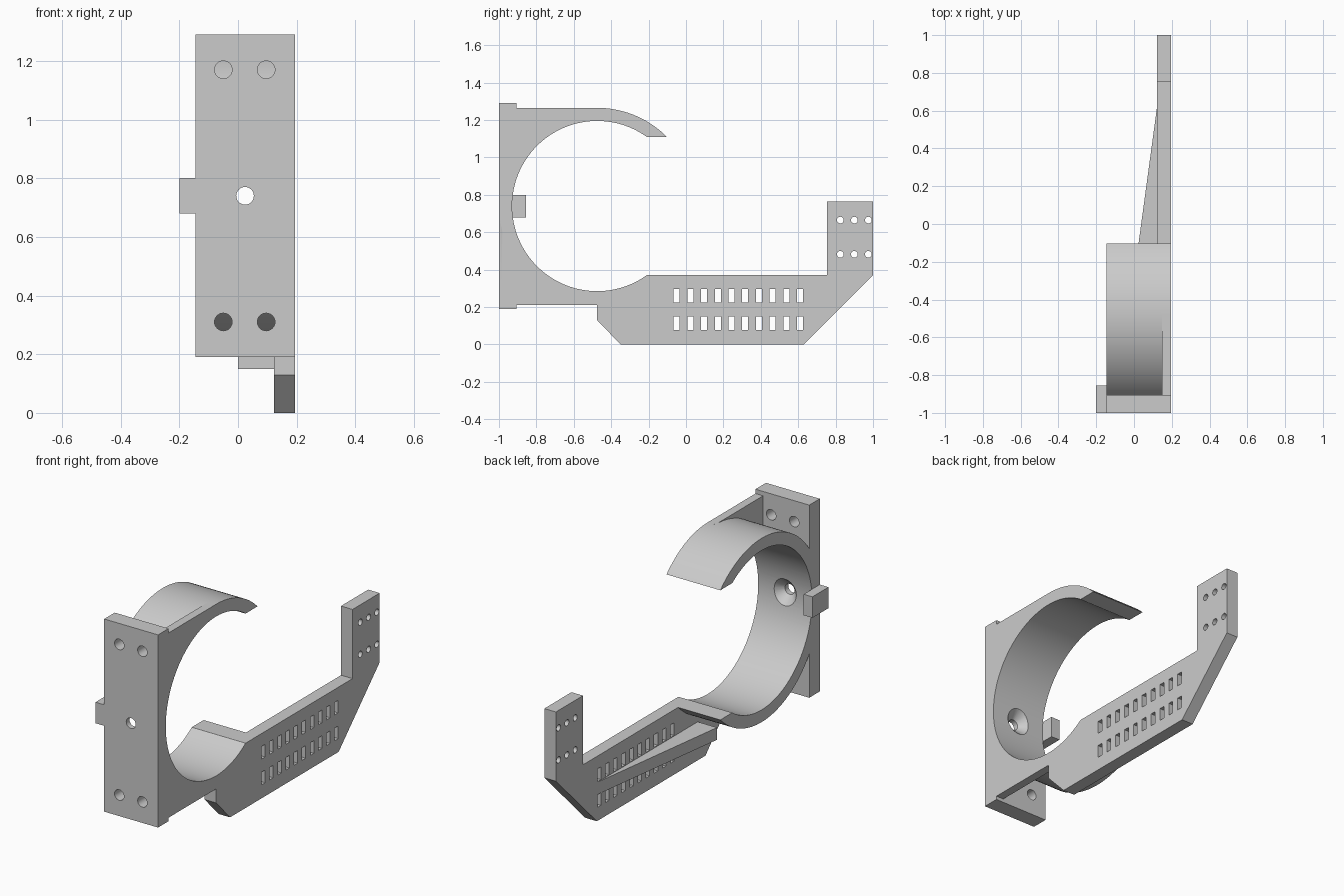
import bpy, bmesh, math
from mathutils import Vector

cube = bpy.data.objects.get("Cube")
if cube:
    bpy.data.objects.remove(cube, do_unlink=True)

grey = bpy.data.materials.new("plain grey")
grey.use_nodes = True
colour = (0.6, 0.6, 0.6, 1)
grey.diffuse_color = colour
grey.node_tree.nodes["Principled BSDF"].inputs["Base Color"].default_value = colour

RIGHT, LEFT = -0.145, 0.195        # width of the clamp
CY, CZ, BORE, OUTER = -0.475, 0.74, 0.455, 0.525
ARM_IN, ARM_TOP = 0.122, 0.37


def prism(name, points, low, high, axis):
    """Extrude a flat profile along an axis; points use the other two axes in order."""
    bm = bmesh.new()

    def place(p, d):
        return {"x": (d, p[0], p[1]), "y": (p[0], d, p[1]), "z": (p[0], p[1], d)}[axis]

    face = bm.faces.new([bm.verts.new(place(p, low)) for p in points])
    ext = bmesh.ops.extrude_face_region(bm, geom=[face])
    verts = [g for g in ext["geom"] if isinstance(g, bmesh.types.BMVert)]
    bmesh.ops.translate(bm, verts=verts, vec=Vector(place((0, 0), high - low)))
    bmesh.ops.recalc_face_normals(bm, faces=bm.faces)
    mesh = bpy.data.meshes.new(name)
    bm.to_mesh(mesh)
    bm.free()
    mesh.materials.append(grey)
    obj = bpy.data.objects.new(name, mesh)
    bpy.context.collection.objects.link(obj)
    return obj


def rect(a0, a1, b0, b1):
    return [(a0, b0), (a1, b0), (a1, b1), (a0, b1)]


def arc(a, b, r, start, end, n):
    return [(a + r * math.cos(start + (end - start) * i / n),
             b + r * math.sin(start + (end - start) * i / n)) for i in range(n + 1)]


def circle(a, b, r, n=32):
    return arc(a, b, r, 0, math.tau, n)[:-1]


def combine(target, other, operation):
    """Apply a boolean and remove the helper."""
    mod = target.modifiers.new("shape", "BOOLEAN")
    mod.operation, mod.solver, mod.object = operation, "EXACT", other
    bpy.context.view_layer.objects.active = target
    bpy.ops.object.modifier_apply(modifier=mod.name)
    bpy.data.objects.remove(other, do_unlink=True)


# Mounting plate at the front, the start of the body
body = prism("clamp_bracket", rect(RIGHT, LEFT, 0.19, 1.29), -1, -0.905, "y")

# Open clamp ring, side web, long arm with upright end, tapered rib
tip = math.asin((CZ - ARM_TOP) / OUTER)
ring_profile = arc(CY, CZ, OUTER, tip, math.tau - tip, 100)
ring_profile += [(-0.25, ARM_TOP), (-0.25, 2 * CZ - ARM_TOP)]
arm_profile = [(CY, 0.13), (-0.35, 0), (0.63, 0), (1, 0.37), (1, 0.765),
               (0.755, 0.765), (0.755, ARM_TOP), (CY, ARM_TOP)]
rib_profile = [(0.15, 0.62), (ARM_IN, 0.62), (0, -0.28), (0.15, -0.28)]
for part in (
    prism("ring", ring_profile, RIGHT, LEFT, "x"),
    prism("web", rect(-0.99, CY, 0.21, 1.265), 0.147, LEFT, "x"),
    prism("arm", arm_profile, ARM_IN, LEFT, "x"),
    prism("rib", rib_profile, 0.15, 0.22, "z"),
):
    combine(body, part, "UNION")

# Bore of the ring
combine(body, prism("bore", circle(CY, CZ, BORE, 128), -0.3, 0.3, "x"), "DIFFERENCE")

# Screw holes in the mounting plate and the countersunk centre hole
for x in (-0.05, 0.096):
    for z in (0.31, 1.17):
        combine(body, prism("hole", circle(x, z, 0.03), -1.1, -0.88, "y"), "DIFFERENCE")
combine(body, prism("hole", circle(0.024, CZ, 0.03), -1.1, -0.88, "y"), "DIFFERENCE")
bpy.ops.mesh.primitive_cone_add(vertices=32, radius1=0.025, radius2=0.11, depth=0.085,
                                location=(0.024, -0.9325, CZ),
                                rotation=(-math.pi / 2, 0, 0))
combine(body, bpy.context.object, "DIFFERENCE")

# Two rows of slots in the arm
for i in range(10):
    y = -0.05 + i * 0.0733
    for z in (0.113, 0.26):
        combine(body, prism("slot", rect(y - 0.016, y + 0.016, z - 0.036, z + 0.036),
                            0.05, 0.3, "x"), "DIFFERENCE")

# Small holes in the upright end
for y in (0.825, 0.9, 0.975):
    for z in (0.482, 0.665):
        combine(body, prism("hole", circle(y, z, 0.018, 24), 0.05, 0.3, "x"), "DIFFERENCE")

# Locating tab beside the plate
tab = prism("side_tab", rect(-1, -0.855, 0.68, 0.8), -0.2, RIGHT, "x")

bpy.ops.object.select_all(action="DESELECT")
body.select_set(True)
bpy.context.view_layer.objects.active = body
bpy.ops.object.shade_smooth_by_angle(angle=math.radians(25))
